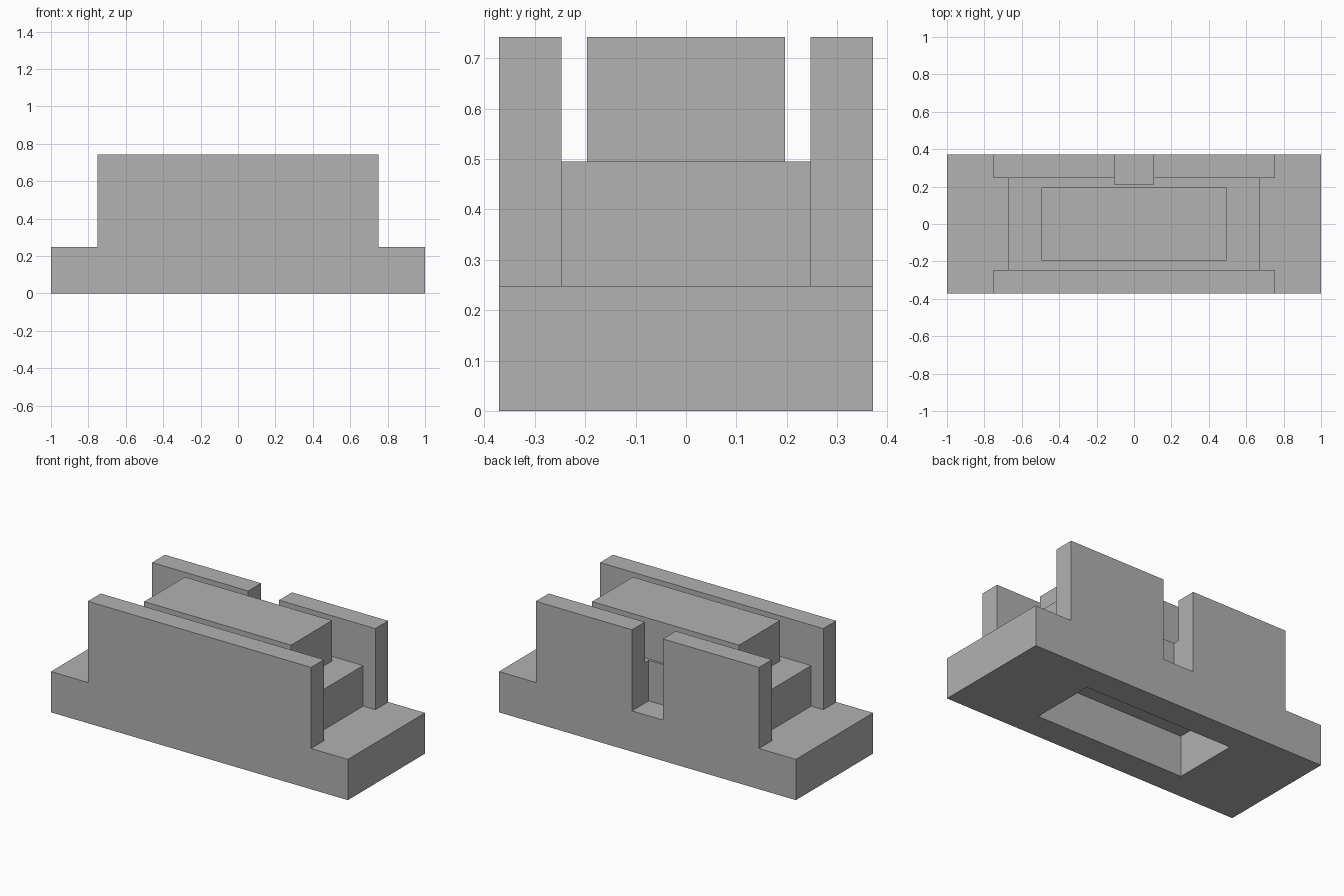
import bpy
import bmesh
from mathutils import Matrix, Vector

if "Cube" in bpy.data.objects:
    bpy.data.objects.remove(bpy.data.objects["Cube"], do_unlink=True)

GREY = (0.445, 0.445, 0.445, 1)
grey = bpy.data.materials.new("plain grey")
grey.diffuse_color = GREY
grey.use_nodes = True
grey.node_tree.nodes["Principled BSDF"].inputs["Base Color"].default_value = GREY

# Main levels and half sizes
STEP, SHELF, TOP = 0.248, 0.495, 0.742
HALF_DEPTH, CHANNEL = 0.371, 0.247


def finish(name, bm):
    bmesh.ops.recalc_face_normals(bm, faces=bm.faces)
    mesh = bpy.data.meshes.new(name)
    bm.to_mesh(mesh)
    bm.free()
    mesh.materials.append(grey)
    obj = bpy.data.objects.new(name, mesh)
    bpy.context.collection.objects.link(obj)
    return obj


def box(name, low, high):
    low, high = Vector(low), Vector(high)
    bm = bmesh.new()
    bmesh.ops.create_cube(bm, size=1, matrix=Matrix.Translation((low + high) / 2)
                          @ Matrix.Diagonal((*(high - low), 1)))
    return finish(name, bm)


def combine(body, tool, operation):
    """Join a block to the body or cut it away, then remove the tool."""
    mod = body.modifiers.new(tool.name, 'BOOLEAN')
    mod.operation = operation
    mod.solver = 'EXACT'
    mod.object = tool
    bpy.context.view_layer.update()
    bpy.context.view_layer.objects.active = body
    bpy.ops.object.modifier_apply(modifier=mod.name)
    bpy.data.objects.remove(tool, do_unlink=True)


# Stepped body: base and walls as one profile through the full depth
right_side = [(1, 0), (1, STEP), (0.752, STEP), (0.752, TOP)]
profile = right_side + [(-x, z) for x, z in reversed(right_side)]
bm = bmesh.new()
face = bm.faces.new([bm.verts.new((x, -HALF_DEPTH, z)) for x, z in profile])
sweep = bmesh.ops.extrude_face_region(bm, geom=[face])
bmesh.ops.translate(bm, vec=(0, 2 * HALF_DEPTH, 0),
                    verts=[v for v in sweep["geom"] if isinstance(v, bmesh.types.BMVert)])
body = finish("stepped_body", bm)

# Long channel between the two walls
combine(body, box("channel", (-1.2, -CHANNEL, STEP), (1.2, CHANNEL, 1)), 'DIFFERENCE')

# Middle shelf, seated into both walls, and the raised block on it
combine(body, box("shelf", (-0.67, -0.3, 0.1), (0.67, 0.3, SHELF)), 'UNION')
combine(body, box("raised_block", (-0.495, -0.196, 0.3), (0.495, 0.196, TOP)), 'UNION')

# Slot through the back wall, reaching into the shelf
combine(body, box("back_slot", (-0.104, 0.21, STEP), (0.104, 0.5, 1)), 'DIFFERENCE')

# Rectangular pocket in the underside
combine(body, box("pocket", (-0.5, -0.204, -0.1), (0.5, 0.204, STEP)), 'DIFFERENCE')
